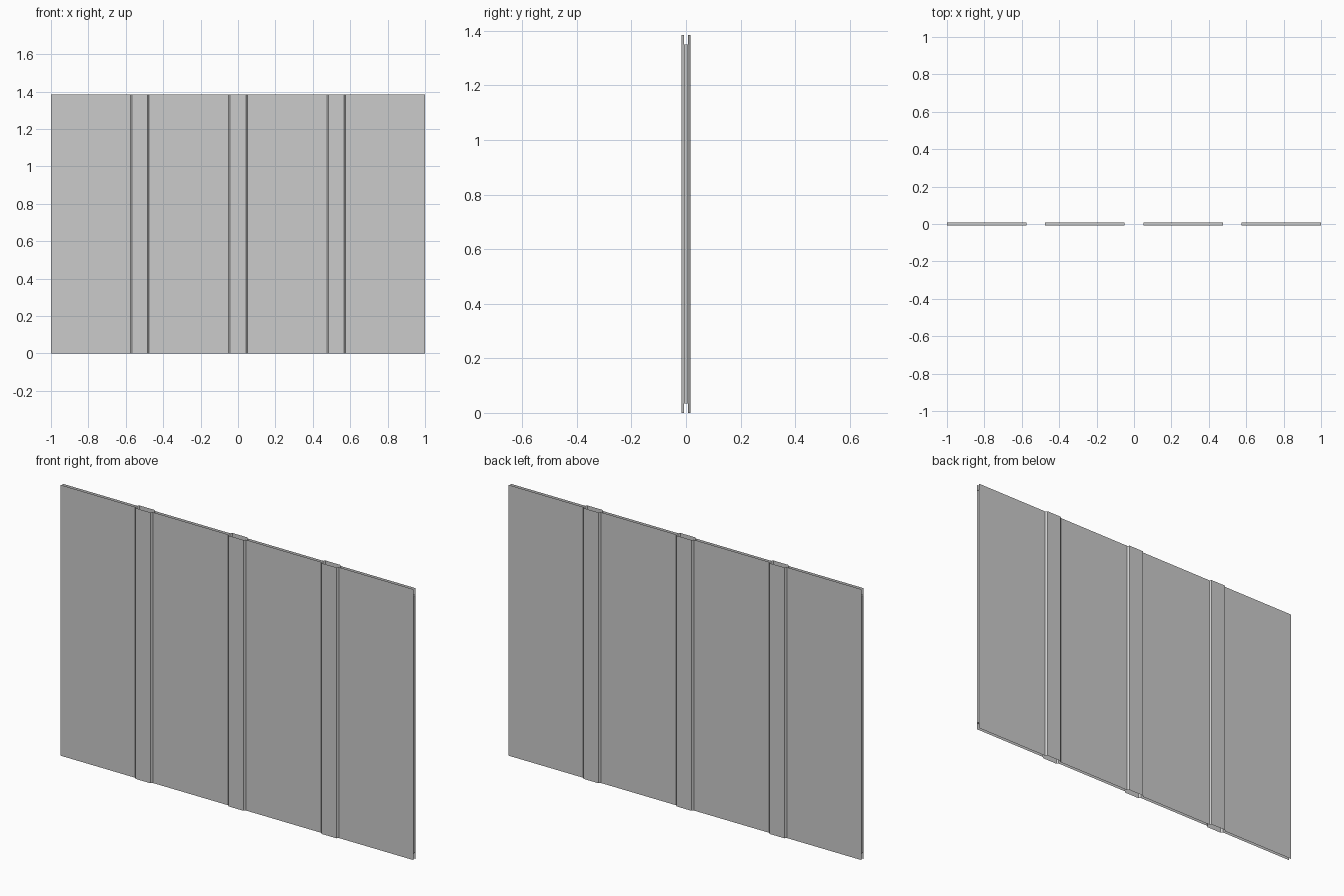
import bpy, bmesh

if "Cube" in bpy.data.objects:
    bpy.data.objects.remove(bpy.data.objects["Cube"])

H = 1.385            # panel height
Y_FLAT = 0.008       # skin plane
Y_RIB = 0.017        # outer face of ribs
RIBS = (-0.526, 0.0, 0.526)
RIB_BASE, RIB_FACE = 0.05, 0.042


def finish(name, bm):
    mesh = bpy.data.meshes.new(name)
    bm.to_mesh(mesh)
    bm.free()
    obj = bpy.data.objects.new(name, mesh)
    bpy.context.collection.objects.link(obj)
    return obj


def folded_skin(name, side):
    # open folded sheet: flat runs with three chamfered vertical ribs
    pts = [(-1.0, Y_FLAT)]
    for c in RIBS:
        pts += [(c - RIB_BASE, Y_FLAT), (c - RIB_FACE, Y_RIB),
                (c + RIB_FACE, Y_RIB), (c + RIB_BASE, Y_FLAT)]
    pts.append((1.0, Y_FLAT))
    bm = bmesh.new()
    low = [bm.verts.new((x, side * y, 0)) for x, y in pts]
    high = [bm.verts.new((x, side * y, H)) for x, y in pts]
    for i in range(len(pts) - 1):
        quad = [low[i], low[i + 1], high[i + 1], high[i]]
        bm.faces.new(quad if side < 0 else quad[::-1])
    return finish(name, bm)


def core_panel(name, x0, x1, z0=0.035, z1=1.35):
    # thin infill board between the skins
    bm = bmesh.new()
    bmesh.ops.create_cube(bm, size=1)
    bmesh.ops.scale(bm, vec=(x1 - x0, 2 * Y_FLAT, z1 - z0), verts=bm.verts)
    bmesh.ops.translate(bm, vec=((x0 + x1) / 2, 0, (z0 + z1) / 2), verts=bm.verts)
    return finish(name, bm)


# front and back ribbed skins
folded_skin("front_skin", -1)
folded_skin("back_skin", 1)

# four infill boards, one per bay
starts = [-1.0] + [c + RIB_BASE for c in RIBS]
ends = [c - RIB_BASE for c in RIBS] + [1.0]
for i, (a, b) in enumerate(zip(starts, ends)):
    core_panel(f"core_panel_{i + 1}", a, b)
